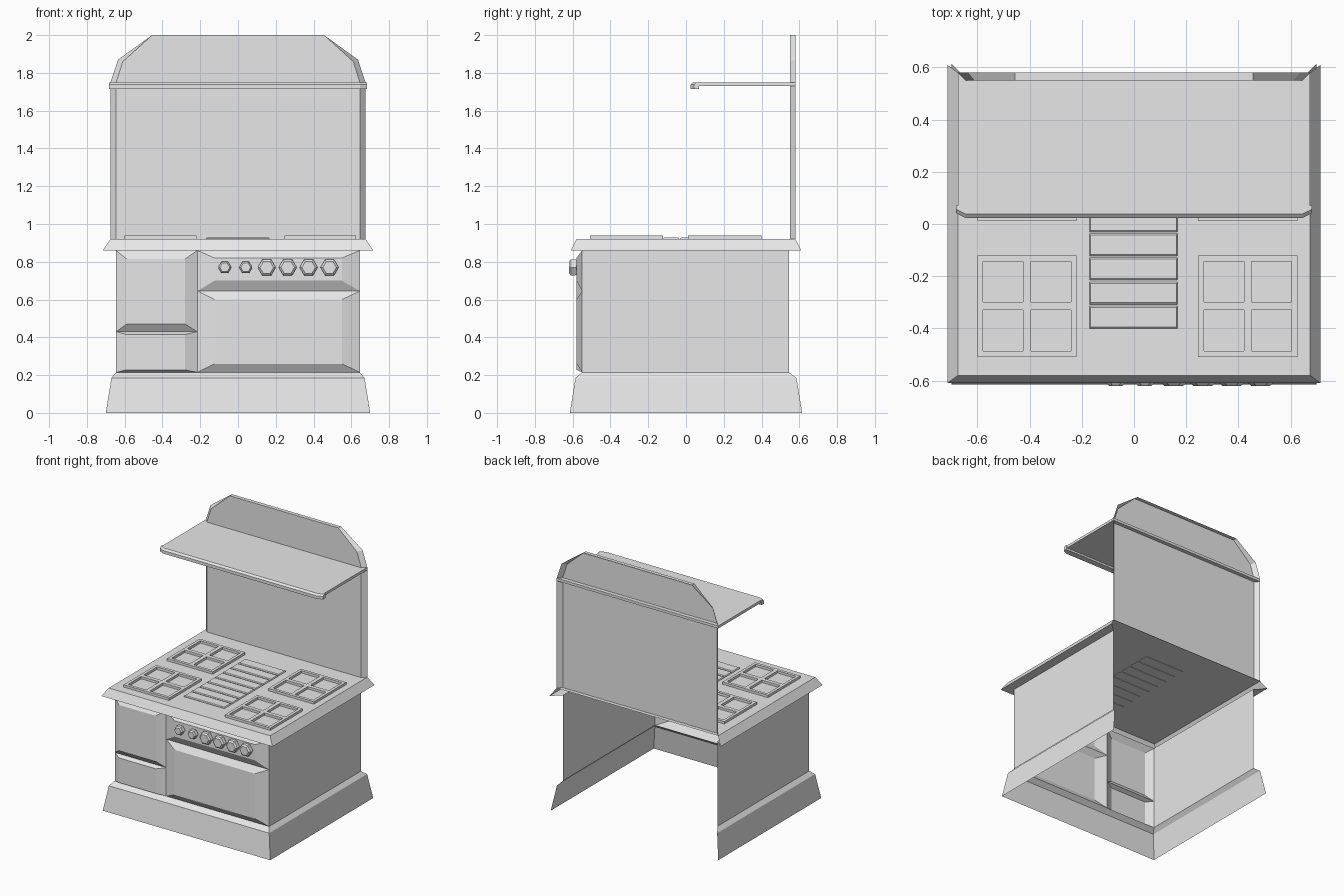
import bpy
import bmesh
from math import pi, cos, sin

cube = bpy.data.objects.get("Cube")
if cube:
    bpy.data.objects.remove(cube, do_unlink=True)

grey = bpy.data.materials.new("plain_grey")
grey.use_nodes = True
grey.diffuse_color = (0.8, 0.8, 0.8, 1)
grey.node_tree.nodes["Principled BSDF"].inputs["Base Color"].default_value = (0.8, 0.8, 0.8, 1)


def add_object(name, bm):
    mesh = bpy.data.meshes.new(name)
    bm.to_mesh(mesh)
    bm.free()
    mesh.materials.append(grey)
    obj = bpy.data.objects.new(name, mesh)
    bpy.context.collection.objects.link(obj)
    return obj


def loft(name, rings, closed=False, cap_start=False, cap_end=False, skip=()):
    """Join successive rings of points with quads, leaving out (level, side) in skip."""
    bm = bmesh.new()
    rows = [[bm.verts.new(p) for p in ring] for ring in rings]
    n = len(rows[0])
    for level, (a, b) in enumerate(zip(rows, rows[1:])):
        for i in range(n if closed else n - 1):
            if (level, i) not in skip:
                j = (i + 1) % n
                bm.faces.new((a[i], a[j], b[j], b[i]))
    if cap_start:
        bm.faces.new(rows[0][::-1])
    if cap_end:
        bm.faces.new(rows[-1])
    return add_object(name, bm)


def rect_xy(x0, x1, y0, y1, z):
    return [(x0, y0, z), (x1, y0, z), (x1, y1, z), (x0, y1, z)]


# Thin shell: flared plinth, side walls, overhanging worktop, open at the back
levels = [(0.70, -0.615, 0.615, 0), (0.67, -0.585, 0.585, 0.185),
          (0.645, -0.55, 0.545, 0.215), (0.645, -0.55, 0.545, 0.86),
          (0.715, -0.61, 0.61, 0.86), (0.675, -0.58, 0.58, 0.92)]
loft("cooker_shell",
     [[(-w, back, z), (-w, front, z), (w, front, z), (w, back, z)]
      for w, front, back, z in levels],
     cap_end=True, skip={(2, 1)})


# Raised front panels: outer rectangle, then the inset rectangle
def front_panel(name, outer, inner):
    rings = [[(x0, y, z0), (x1, y, z0), (x1, y, z1), (x0, y, z1)]
             for (x0, x1, z0, z1), y in ((outer, -0.55), (inner, -0.58))]
    loft(name, rings, closed=True, cap_end=True)


split = -0.215
front_panel("tall_door", (-0.645, split, 0.43, 0.86), (-0.59, -0.28, 0.47, 0.815))
front_panel("lower_drawer", (-0.645, split, 0.215, 0.43), (-0.59, -0.28, 0.228, 0.415))
front_panel("oven_door", (split, 0.645, 0.215, 0.645), (-0.125, 0.55, 0.26, 0.60))
front_panel("control_panel", (split, 0.645, 0.645, 0.86), (-0.125, 0.55, 0.70, 0.82))


# Hexagonal knobs with a bevelled front
def knob(name, x, radius):
    rings = []
    for y, r in ((-0.57, 0.85), (-0.585, 1), (-0.61, 1), (-0.62, 0.75)):
        rings.append([(x + radius * r * cos(i * pi / 3), y, 0.77 + radius * r * sin(i * pi / 3))
                      for i in range(6)])
    loft(name, rings, closed=True, cap_start=True, cap_end=True)


for i in range(6):
    knob(f"knob_{i + 1}", -0.07 + 0.111 * i, 0.035 if i < 2 else 0.048)


# Pan supports: a flat frame with four square openings
def pan_support(name, cx, cy):
    cuts = (-0.19, -0.168, -0.015, 0.015, 0.168, 0.19)
    bm = bmesh.new()
    grid = [[bm.verts.new((cx + u, cy + v * 1.02, 0.92)) for u in cuts] for v in cuts]
    for j in range(5):
        for i in range(5):
            if not (i in (1, 3) and j in (1, 3)):
                bm.faces.new((grid[j][i], grid[j][i + 1], grid[j + 1][i + 1], grid[j + 1][i]))
    bmesh.ops.delete(bm, geom=[v for v in bm.verts if not v.link_faces], context="VERTS")
    top = bmesh.ops.extrude_face_region(bm, geom=bm.faces[:])["geom"]
    bmesh.ops.translate(bm, vec=(0, 0, 0.018),
                        verts=[g for g in top if isinstance(g, bmesh.types.BMVert)])
    bmesh.ops.recalc_face_normals(bm, faces=bm.faces[:])
    bmesh.ops.dissolve_limit(bm, angle_limit=0.01, verts=bm.verts[:], edges=bm.edges[:])
    add_object(name, bm)


for side, cx in (("right", -0.41), ("left", 0.436)):
    for place, cy in (("front", -0.315), ("back", 0.205)):
        pan_support(f"{place}_{side}_pan_support", cx, cy)

# Central griddle made of low slats
for i in range(8):
    y0 = -0.40 + 0.0925 * i
    loft(f"griddle_slat_{i + 1}",
         [rect_xy(-0.17, 0.166, y0, y0 + 0.086, 0.917),
          rect_xy(-0.17, 0.166, y0, y0 + 0.086, 0.924),
          rect_xy(-0.167, 0.163, y0 + 0.006, y0 + 0.08, 0.929)],
         closed=True, cap_start=True, cap_end=True)

# Splashback: thin front sheet with edges folded back, open behind
half_outer = [(0.675, 0.92), (0.675, 1.75), (0.635, 1.87), (0.455, 2.0)]
half_inner = [(0.645, 0.92), (0.645, 1.75), (0.61, 1.86), (0.455, 2.0)]


def both_sides(half, y):
    return [(x, y, z) for x, z in half] + [(-x, y, z) for x, z in reversed(half)]


loft("splashback", [both_sides(half_outer, 0.58), both_sides(half_inner, 0.55)], cap_end=True)

# Warming shelf with a drooping front lip and clipped corners
shelf_plan = [(-0.675, 0.065), (0.675, 0.065), (0.675, 0.58), (-0.675, 0.58)]
loft("warming_shelf", [[(x, y, z) for x, y in shelf_plan] for z in (1.73, 1.75)],
     closed=True, cap_start=True, cap_end=True)

lip_sections = []
for x, reach in ((-0.682, 0.6), (-0.645, 1), (0.645, 1), (0.682, 0.6)):
    front = 0.07 - 0.047 * reach
    lip_sections.append([(x, 0.07, 1.715), (x, 0.07, 1.75),
                         (x, front + 0.015, 1.75), (x, front, 1.738), (x, front, 1.715)])
loft("shelf_front_lip", lip_sections, closed=True, cap_start=True, cap_end=True)
